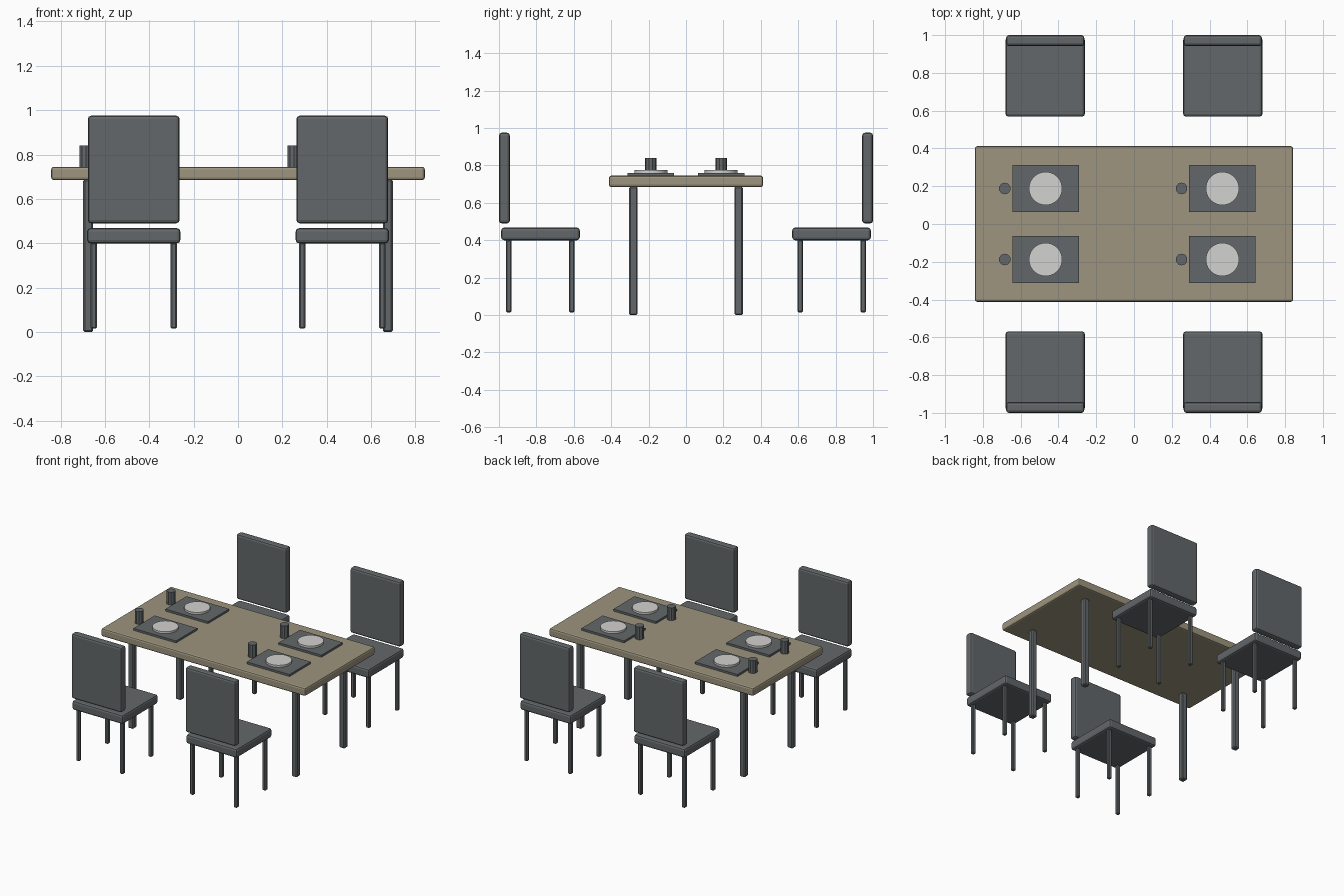
import bpy, math

if "Cube" in bpy.data.objects:
    bpy.data.objects.remove(bpy.data.objects["Cube"])


def material(name, rgb):
    m = bpy.data.materials.new(name)
    m.diffuse_color = (*rgb, 1)
    m.use_nodes = True
    m.node_tree.nodes["Principled BSDF"].inputs["Base Color"].default_value = m.diffuse_color
    return m


GREY = material("slate grey", (0.125, 0.137, 0.143))
WOOD = material("tan wood", (0.34, 0.298, 0.21))
CHINA = material("pale china", (0.65, 0.645, 0.63))


def finish(name, mat, bevel, segments):
    ob = bpy.context.object
    ob.name = name
    ob.data.materials.append(mat)
    if bevel:
        mod = ob.modifiers.new("soft edges", 'BEVEL')
        mod.width = bevel
        mod.segments = segments
        mod.limit_method = 'ANGLE'
    return ob


def box(name, x, y, z, mat, bevel=0.0, segments=2):
    """Box given by (min, max) pairs on each axis."""
    bpy.ops.mesh.primitive_cube_add(size=1, location=[sum(p) / 2 for p in (x, y, z)])
    bpy.context.object.scale = [p[1] - p[0] for p in (x, y, z)]
    bpy.ops.object.transform_apply(location=False, rotation=False, scale=True)
    return finish(name, mat, bevel, segments)


def disc(name, x, y, z, radius, sides, mat):
    """Upright cylinder between the two heights in z."""
    bpy.ops.mesh.primitive_cylinder_add(vertices=sides, radius=radius, depth=z[1] - z[0],
                                        location=(x, y, sum(z) / 2))
    ob = finish(name, mat, 0, 1)
    bpy.ops.object.shade_smooth_by_angle(angle=math.radians(30))
    return ob


def around(c, half):
    return (c - half, c + half)


# Table
box("table_top", (-0.842, 0.842), (-0.412, 0.412), (0.685, 0.745), WOOD, 0.012)
for sx in (-1, 1):
    for sy in (-1, 1):
        box("table_leg", around(sx * 0.675, 0.0225), around(sy * 0.281, 0.0225),
            (0, 0.687), GREY, 0.007, 1)

for sx in (-1, 1):
    cx = sx * 0.47
    for sy in (-1, 1):
        # Chair
        box("chair_seat", around(cx, 0.21), sorted((sy * 0.568, sy * 0.988)),
            (0.40, 0.468), GREY, 0.015)
        box("chair_back", around(cx, 0.207), sorted((sy * 0.942, sy * 1.0)),
            (0.49, 0.975), GREY, 0.015)
        for lx in (-0.18, 0.18):
            for ly in (0.611, 0.948):
                box("chair_leg", around(cx + lx, 0.0145), around(sy * ly, 0.0145),
                    (0.015, 0.403), GREY, 0.006, 1)
        # Place setting
        px, py = sx * 0.468, sy * 0.188
        box("placemat", around(px, 0.176), around(py, 0.125), (0.745, 0.76), GREY)
        disc("plate", px, py, (0.76, 0.775), 0.088, 40, CHINA)
        disc("cup", px - 0.216, py, (0.745, 0.84), 0.031, 10, GREY)
